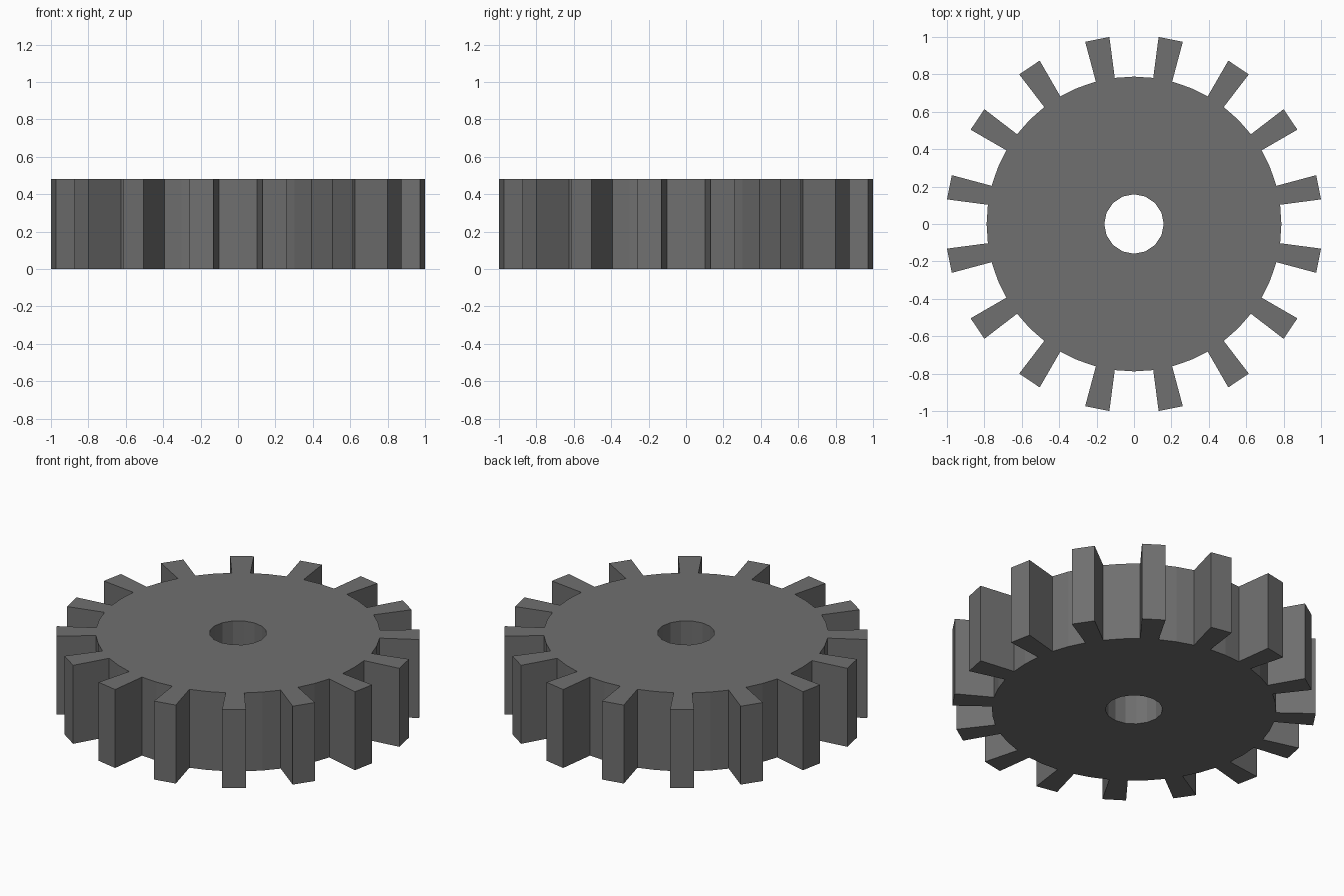
import bpy, bmesh
from math import cos, sin, radians

if "Cube" in bpy.data.objects:
    bpy.data.objects.remove(bpy.data.objects["Cube"])

TEETH = 16
PITCH = 360 / TEETH
R_TIP, R_ROOT, R_BORE, HEIGHT = 1.0086, 0.788, 0.159, 0.48

bm = bmesh.new()


def ring(radius, fraction):
    """One vertex per tooth, offset by a fraction of the tooth pitch."""
    angles = [radians(PITCH * (i + fraction)) for i in range(TEETH)]
    return [bm.verts.new((radius * cos(a), radius * sin(a), 0)) for a in angles]


bore = ring(R_BORE, 0)
gap_mid = ring(R_ROOT, 0)
root_a, root_b = ring(R_ROOT, 1 / 3), ring(R_ROOT, 2 / 3)
tip_a, tip_b = ring(R_TIP, 1 / 3), ring(R_TIP, 2 / 3)

# Flat gear outline: one disc sector and one tooth per pitch
for i in range(TEETH):
    n = (i + 1) % TEETH
    bm.faces.new((bore[i], gap_mid[i], root_a[i], root_b[i], gap_mid[n], bore[n]))
    bm.faces.new((root_a[i], tip_a[i], tip_b[i], root_b[i]))

# Thickness: keep the bottom, extrude a copy up for the top and walls
result = bmesh.ops.extrude_face_region(bm, geom=bm.faces[:], use_keep_orig=True)
top = [g for g in result["geom"] if isinstance(g, bmesh.types.BMVert)]
bmesh.ops.translate(bm, verts=top, vec=(0, 0, HEIGHT))
bmesh.ops.recalc_face_normals(bm, faces=bm.faces[:])

mesh = bpy.data.meshes.new("gear_wheel")
bm.to_mesh(mesh)
bm.free()
gear = bpy.data.objects.new("gear_wheel", mesh)
bpy.context.collection.objects.link(gear)

# Dark grey metal
metal = bpy.data.materials.new("dark_grey")
metal.diffuse_color = (0.16, 0.16, 0.16, 1)
metal.use_nodes = True
metal.node_tree.nodes["Principled BSDF"].inputs["Base Color"].default_value = metal.diffuse_color
mesh.materials.append(metal)
